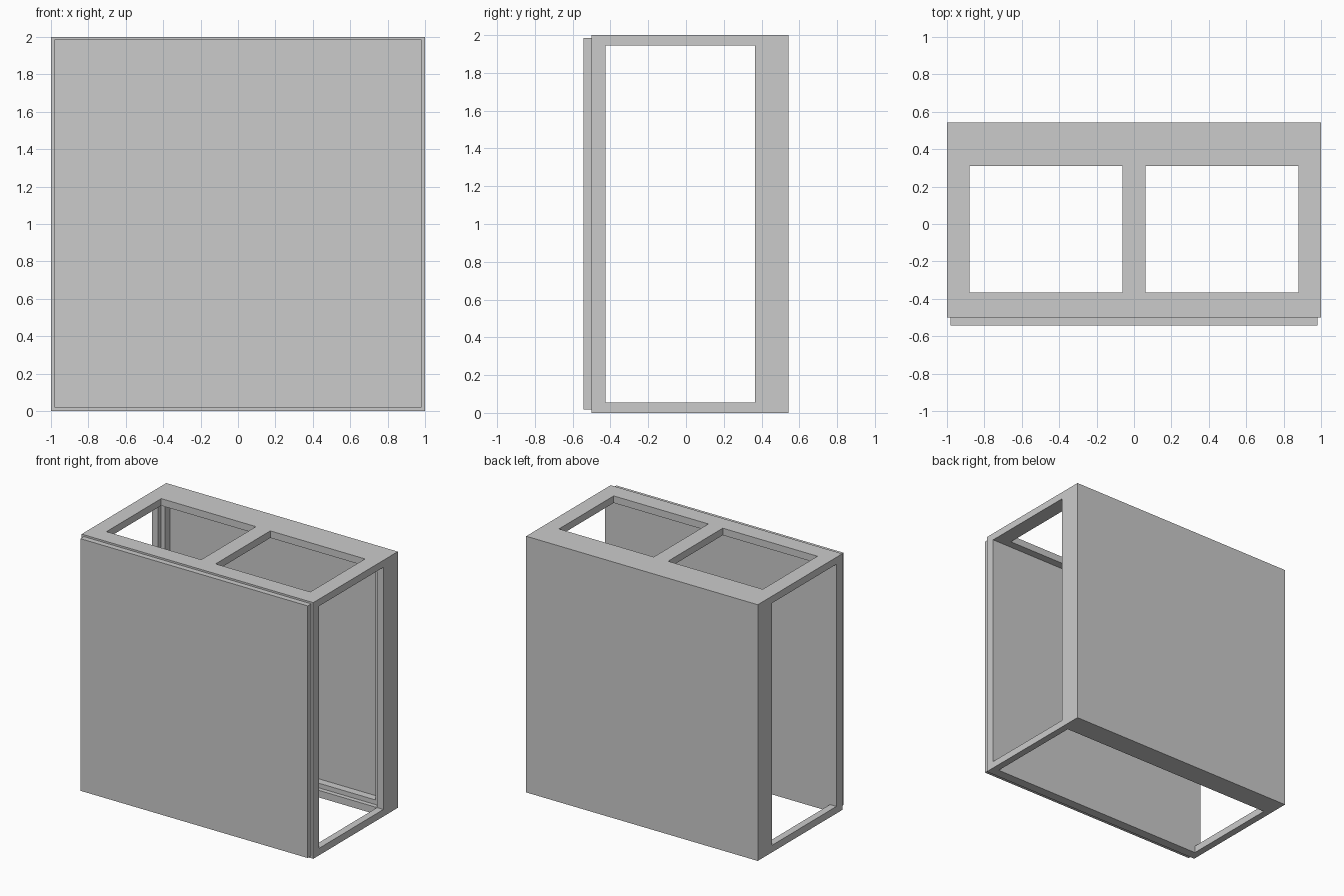
import bpy

if "Cube" in bpy.data.objects:
    bpy.data.objects.remove(bpy.data.objects["Cube"])


def box(name, x0, x1, y0, y1, z0, z1):
    bpy.ops.mesh.primitive_cube_add(
        size=1, location=((x0 + x1) / 2, (y0 + y1) / 2, (z0 + z1) / 2))
    ob = bpy.context.object
    ob.name = name
    ob.scale = (x1 - x0, y1 - y0, z1 - z0)
    bpy.ops.object.transform_apply(location=True, rotation=True, scale=True)
    return ob


def cut(target, *bounds):
    cutter = box("cutter", *bounds)
    cutter.hide_render = True
    mod = target.modifiers.new("cut", 'BOOLEAN')
    mod.operation = 'DIFFERENCE'
    mod.solver = 'EXACT'
    mod.object = cutter
    bpy.context.view_layer.objects.active = target
    bpy.ops.object.modifier_apply(modifier=mod.name)
    bpy.data.objects.remove(cutter)


W = 0.945            # inner half width
Z0, Z1 = 0.055, 1.945
F, B = -0.427, 0.365  # front and back of the openings

# Case shell
shell = box("case_shell", -1, 1, -0.5, 0.543, 0, 2)
# Inner chamber
cut(shell, -W, W, F, 0.40, Z0, Z1)
# Recess in the back wall, leaving a frame around it
cut(shell, -0.909, 0.909, 0.3, 0.46, 0.091, 1.909)
# Side openings, straight through
cut(shell, -1.2, 1.2, F, B, Z0, Z1)
# Bottom opening
cut(shell, -W, W, F, B, -0.2, 0.5)
# Two top openings
for s in (-1, 1):
    a, b = sorted((s * 0.062, s * 0.88))
    cut(shell, a, b, -0.365, 0.31, 1.5, 2.2)

# Front panel, slightly inset from the shell outline
box("front_panel", -0.982, 0.982, -0.543, -0.5, 0.018, 1.986)
